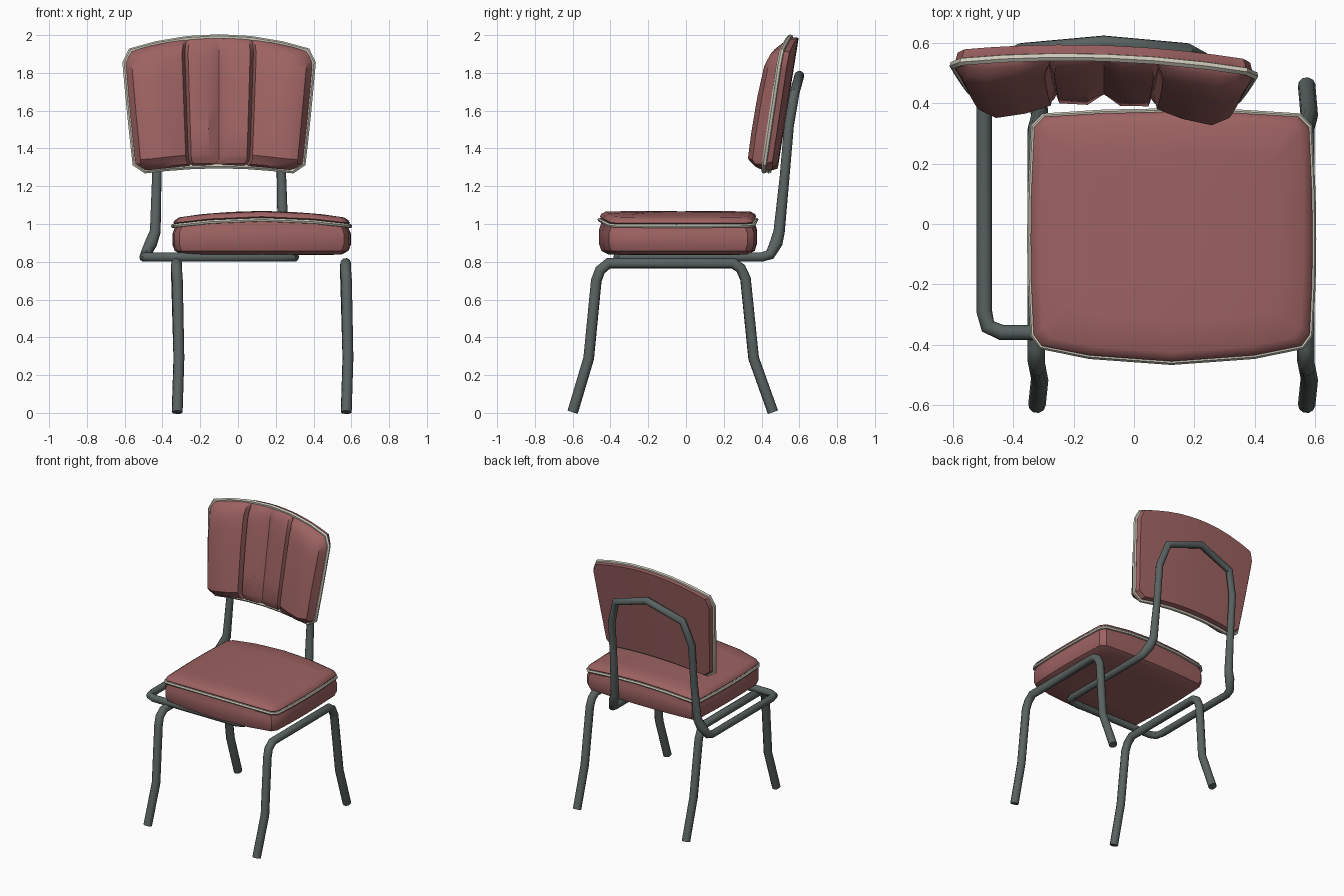
import bpy, bmesh, math
from mathutils import Vector

if "Cube" in bpy.data.objects:
    bpy.data.objects.remove(bpy.data.objects["Cube"], do_unlink=True)


def material(name, rgb):
    m = bpy.data.materials.new(name)
    m.use_nodes = True
    m.diffuse_color = (*rgb, 1)
    bsdf = m.node_tree.nodes["Principled BSDF"]
    bsdf.inputs["Base Color"].default_value = (*rgb, 1)
    bsdf.inputs["Roughness"].default_value = 0.6
    return m


RED = material("dusty red vinyl", (0.34, 0.122, 0.122))
CREAM = material("cream piping", (0.60, 0.57, 0.48))
STEEL = material("grey steel", (0.10, 0.125, 0.12))


def smooth(obj, angle):
    bpy.ops.object.select_all(action='DESELECT')
    obj.select_set(True)
    bpy.context.view_layer.objects.active = obj
    bpy.ops.object.shade_smooth_by_angle(angle=math.radians(angle))


def from_bmesh(name, bm, mat, angle=35):
    bmesh.ops.recalc_face_normals(bm, faces=bm.faces)
    me = bpy.data.meshes.new(name)
    bm.to_mesh(me)
    bm.free()
    me.materials.append(mat)
    obj = bpy.data.objects.new(name, me)
    bpy.context.collection.objects.link(obj)
    smooth(obj, angle)
    return obj


def tube(name, pts, r, mat, closed=False, res=3):
    """Round tube along a polyline; a fourth value in a point scales the radius."""
    cu = bpy.data.curves.new(name, 'CURVE')
    cu.dimensions = '3D'
    cu.bevel_depth = r
    cu.bevel_resolution = res
    cu.use_fill_caps = True
    sp = cu.splines.new('POLY')
    sp.points.add(len(pts) - 1)
    for p, c in zip(sp.points, pts):
        p.co = (c[0], c[1], c[2], 1)
        p.radius = c[3] if len(c) > 3 else 1
    sp.use_cyclic_u = closed
    obj = bpy.data.objects.new(name, cu)
    bpy.context.collection.objects.link(obj)
    bpy.ops.object.select_all(action='DESELECT')
    obj.select_set(True)
    bpy.context.view_layer.objects.active = obj
    bpy.ops.object.convert(target='MESH')
    obj = bpy.context.view_layer.objects.active
    obj.data.materials.clear()
    obj.data.materials.append(mat)
    smooth(obj, 45)


def lerp(x, table):
    """Piecewise linear lookup."""
    for (x0, y0), (x1, y1) in zip(table, table[1:]):
        if x <= x1:
            return y0 + (y1 - y0) * (x - x0) / (x1 - x0)
    return table[-1][1]


# ---------- legs: one bent tube on each side ----------
for name, x in (("right_leg_frame", -0.325), ("left_leg_frame", 0.57)):
    tube(name, [(x + 0.003, -0.60, 0.004), (x + 0.012, -0.515, 0.29), (x + 0.004, -0.475, 0.70),
                (x, -0.455, 0.755), (x, -0.41, 0.792), (x, 0.25, 0.792), (x, 0.29, 0.765),
                (x, 0.315, 0.71), (x + 0.012, 0.358, 0.29), (x + 0.003, 0.46, 0.004)], 0.029, STEEL)

# ---------- seat loop and back arch: one closed tube, mirrored about x = -0.1 ----------
MID = -0.10
half = [(0.34, -0.36, 0.825), (0.385, -0.34, 0.825), (0.397, -0.29, 0.825), (0.397, 0.40, 0.825),
        (0.390, 0.445, 0.838, 1.1), (0.360, 0.478, 0.90, 1.3), (0.338, 0.493, 0.96, 1.15),
        (0.330, 0.522, 1.25), (0.328, 0.545, 1.52), (0.275, 0.575, 1.695)]
loop = [(MID + p[0], *p[1:]) for p in half] + [(MID, 0.60, 1.785)]
loop += [(MID - p[0], *p[1:]) for p in reversed(half)]
tube("seat_loop_and_back_arch", loop, 0.026, STEEL, closed=True)

# ---------- seat cushion: stacked rings with a crown across x ----------
CX, CY = 0.125, -0.045
outline = [(-0.335, 0.325), (-0.30, 0.36), (-0.1, 0.372), (0.125, 0.376), (0.35, 0.372), (0.55, 0.36),
           (0.585, 0.325), (0.595, 0.1), (0.597, -0.05), (0.595, -0.2), (0.587, -0.37), (0.56, -0.408),
           (0.40, -0.44), (0.125, -0.46), (-0.15, -0.44), (-0.31, -0.408), (-0.337, -0.37),
           (-0.345, -0.2), (-0.347, -0.05), (-0.345, 0.1)]


def seat_ring(inset, z, crown):
    out = []
    for x, y in outline:
        px = CX + (x - CX) * (1 - inset / 0.47)
        py = CY + (y - CY) * (1 - inset / 0.42)
        out.append((px, py, z + crown * (1 - ((px - CX) / 0.47) ** 2)))
    return out


bm = bmesh.new()
levels = [(0.20, 0.835, 0), (0.05, 0.838, 0), (0.012, 0.858, 0), (0.0, 0.89, 0.005), (0.0, 0.95, 0.02),
          (0.014, 0.982, 0.033), (0.014, 0.996, 0.035), (0.004, 1.004, 0.035), (0.012, 1.018, 0.036),
          (0.035, 1.030, 0.036), (0.14, 1.032, 0.036), (0.28, 1.032, 0.036), (0.38, 1.032, 0.036)]
rings = [[bm.verts.new(p) for p in seat_ring(*lv)] for lv in levels]
n = len(outline)
for a, b in zip(rings, rings[1:]):
    for i in range(n):
        bm.faces.new((a[i], a[(i + 1) % n], b[(i + 1) % n], b[i]))
bm.faces.new(rings[0])
bm.faces.new(rings[-1])
from_bmesh("seat_cushion", bm, RED)
tube("seat_piping", seat_ring(0.003, 0.989, 0.034), 0.011, CREAM, closed=True, res=1)

# ---------- backrest: curved, leaning pad with stitched channels ----------
WIDTH = [(0, 0.395), (0.06, 0.445), (0.5, 0.474), (0.9, 0.498), (1, 0.475)]
PAD_U = [(0, 0.025), (0.02, 0.03), (0.12, 0.062), (0.33, 0.058), (0.365, 0.015), (0.395, 0.066),
         (0.58, 0.092), (0.8, 0.104), (0.93, 0.072), (0.985, 0.02), (1, 0.008)]
PAD_V = [(0, 0.06), (0.025, 0.5), (0.1, 0.97), (0.3, 1), (0.6, 0.97), (0.85, 0.86), (0.95, 0.62),
         (0.985, 0.3), (1, 0.08)]
us = [-u for u, _ in reversed(PAD_U[1:])] + [u for u, _ in PAD_U]
vs = sorted({0.06, 0.45, 0.75, 0.9} | {v for v, _ in PAD_V})


def back_point(u, v, depth, scale=1.0):
    """Point on the backrest; depth is measured towards the front."""
    x = MID + u * lerp(v, WIDTH) * scale
    low, high = 1.308 - 0.028 * u * u, 1.99 - 0.075 * u * u
    z = low + (high - low) * (0.5 + (v - 0.5) * scale)
    s = (x - MID) / 0.5
    y = 0.412 + 0.16 * (z - 1.3) + 0.03 - 0.017 * s - 0.02 * s * s
    return Vector((x, y - depth, z - depth * 0.1))


bm = bmesh.new()
front = [[bm.verts.new(back_point(u, v, lerp(abs(u), PAD_U) * lerp(v, PAD_V))) for u in us] for v in vs]
rear = [[bm.verts.new(back_point(u, v, -0.042, 0.975)) for u in us] for v in vs]
for g in (front, rear):
    for j in range(len(vs) - 1):
        for i in range(len(us) - 1):
            bm.faces.new((g[j][i], g[j][i + 1], g[j + 1][i + 1], g[j + 1][i]))


def border(g):
    return (g[0][:-1] + [row[-1] for row in g[:-1]] + g[-1][:0:-1] + [row[0] for row in g[:0:-1]])


fb, rb = border(front), border(rear)
for i in range(len(fb)):
    k = (i + 1) % len(fb)
    bm.faces.new((fb[i], fb[k], rb[k], rb[i]))
from_bmesh("backrest_cushion", bm, RED)

# Piping around the edge of the backrest
edge_u = [-0.985, -0.7, -0.35, 0, 0.35, 0.7, 0.985]
edge_v = [0.06, 0.3, 0.5, 0.7, 0.9]
path = [(u, 0) for u in edge_u] + [(1, v) for v in edge_v]
path += [(u, 1) for u in reversed(edge_u)] + [(-1, v) for v in reversed(edge_v)]
tube("backrest_piping", [back_point(u, v, 0.0, 1.002) for u, v in path], 0.014, CREAM, closed=True, res=1)
